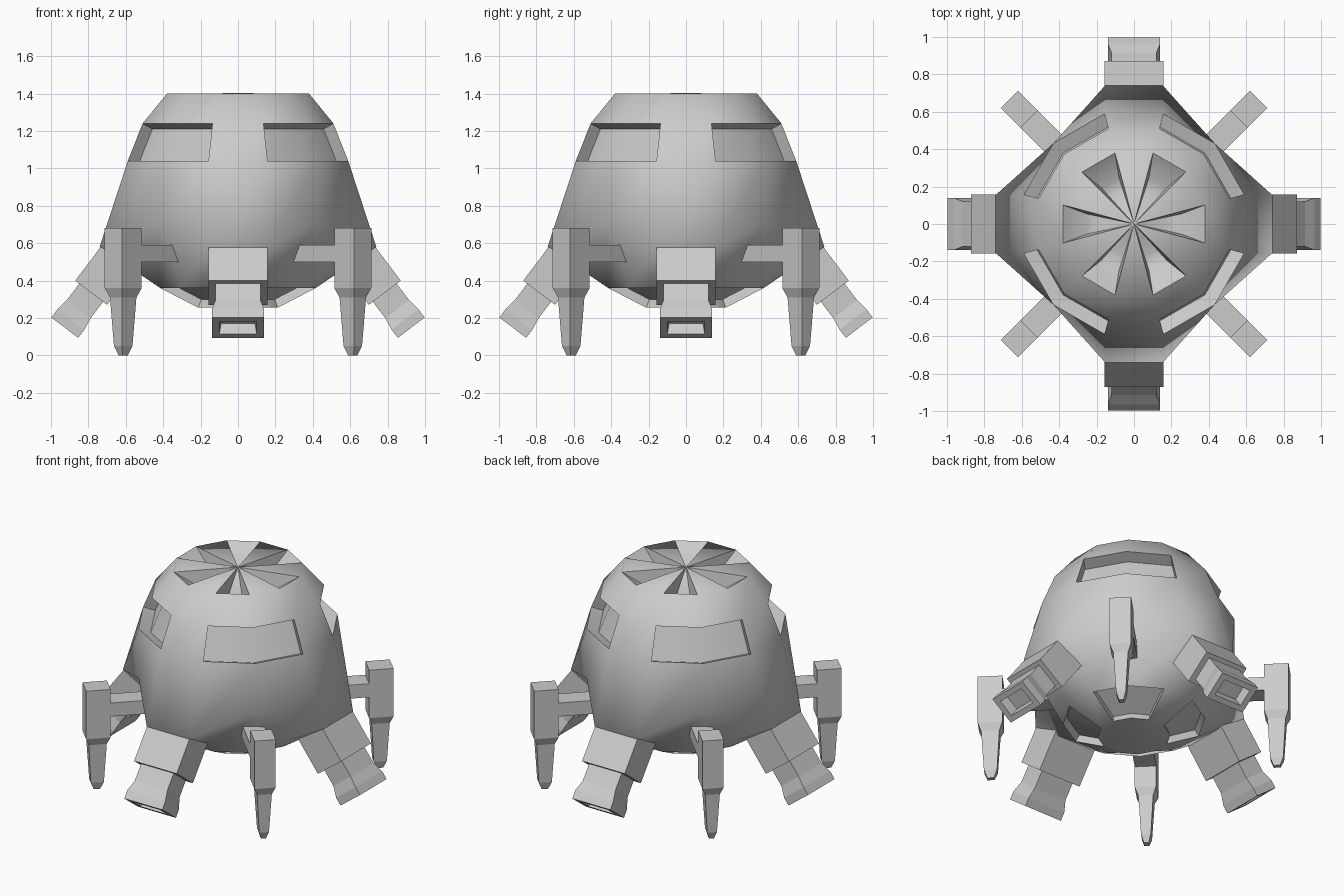
import bpy, bmesh, math
from mathutils import Vector, Matrix

cube = bpy.data.objects.get("Cube")
if cube:
    bpy.data.objects.remove(cube, do_unlink=True)

# One painted metal colour
grey = bpy.data.materials.new("light_grey_metal")
grey.use_nodes = True
colour = (0.6, 0.6, 0.6, 1)
grey.diffuse_color = colour
grey.node_tree.nodes["Principled BSDF"].inputs["Base Color"].default_value = colour


def finish(bm, name, smooth=False):
    bmesh.ops.recalc_face_normals(bm, faces=bm.faces)
    mesh = bpy.data.meshes.new(name)
    bm.to_mesh(mesh)
    bm.free()
    mesh.materials.append(grey)
    ob = bpy.data.objects.new(name, mesh)
    bpy.context.collection.objects.link(ob)
    if smooth:
        bpy.ops.object.select_all(action='DESELECT')
        bpy.context.view_layer.objects.active = ob
        ob.select_set(True)
        bpy.ops.object.shade_smooth_by_angle(angle=math.radians(55))
    return ob


def bridge(bm, lower, upper):
    n = len(lower)
    return [bm.faces.new((lower[i], lower[(i + 1) % n], upper[(i + 1) % n], upper[i]))
            for i in range(n)]


def loft(name, sections, origin, along, across, turn):
    """Rectangular sections (distance, half height, half width) along an axis."""
    bm = bmesh.new()
    side = along.cross(across)
    rot = Matrix.Rotation(turn, 3, 'Z')
    rings = []
    for s, h, w in sections:
        centre = origin + along * s
        rings.append([bm.verts.new(rot @ (centre + across * h * a + side * w * b))
                      for a, b in ((-1, -1), (1, -1), (1, 1), (-1, 1))])
    for a, b in zip(rings, rings[1:]):
        bridge(bm, a, b)
    bm.faces.new(rings[0])
    bm.faces.new(rings[-1])
    return finish(bm, name)


def recess(bm, faces, depth):
    """Push a group of faces straight into the hull along their mean normal."""
    inward = -sum((f.normal for f in faces), Vector()).normalized()
    out = bmesh.ops.extrude_face_region(bm, geom=faces)
    for v in out["geom"]:
        if isinstance(v, bmesh.types.BMVert):
            v.co += inward * depth
    for f in faces:
        if f.is_valid:
            bm.faces.remove(f)


# Hull: twelve sided shell with a rim that dips and flares at the four thrusters
SIDES = 12
angles = [math.radians(15 + 30 * i) for i in range(SIDES)]
bm = bmesh.new()


def polar(r, a, z):
    return bm.verts.new((r * math.cos(a), r * math.sin(a), z))


def ring(r, z):
    return [polar(r, a, z) for a in angles]


keel = ring(0.22, 0.255)
belly = ring(0.43, 0.36)
flare = []
for i, a in enumerate(angles):
    if i % 3 == 1:
        flare.append(polar(0.61, a, 0.71))
    else:
        bend = math.radians(-3.2 if i % 3 == 0 else 3.2)
        flare.append(polar(0.756, a + bend, 0.58))
sill = ring(0.61, 1.04)
lintel = ring(0.528, 1.24)
rim = ring(0.393, 1.40)
peak = bm.verts.new((0, 0, 1.402))
bm.faces.new(keel)
hatch_band = bridge(bm, keel, belly)
bridge(bm, belly, flare)
bridge(bm, flare, sill)
window_band = bridge(bm, sill, lintel)
bridge(bm, lintel, rim)

# Roof: flat sectors alternate with tapered pits
for i in range(SIDES):
    a, b = rim[i], rim[(i + 1) % SIDES]
    if i % 2 == 0:
        bm.faces.new((a, b, peak))
        continue
    middle = angles[i] + math.radians(15)
    spread = math.radians(12)
    outer_a, outer_b = polar(0.26, middle - spread, 1.31), polar(0.26, middle + spread, 1.31)
    inner_a, inner_b = polar(0.18, middle - spread, 1.31), polar(0.18, middle + spread, 1.31)
    for loop in ((a, b, outer_b, outer_a), (outer_a, outer_b, inner_b, inner_a),
                 (inner_a, inner_b, peak), (a, outer_a, inner_a, peak),
                 (b, peak, inner_b, outer_b)):
        bm.faces.new(loop)
bmesh.ops.recalc_face_normals(bm, faces=bm.faces)

# Diagonal windows above and hatches below, each two faces wide
for k in range(0, SIDES, 3):
    recess(bm, window_band[k:k + 2], 0.08)
    recess(bm, hatch_band[k:k + 2], 0.05)
finish(bm, "hull", smooth=True)

# Thrusters on the axes, legs on the diagonals
aim = Vector((0.603, 0, -0.797)).normalized()
up = Vector((0.797, 0, 0.603)).normalized()
mount = Vector((0.785, 0, 0.335))
down, out = Vector((0, 0, -1)), Vector((1, 0, 0))

housing = [(-0.30, 0.107, 0.157), (0, 0.107, 0.157)]
nozzle = [(-0.02, 0.08, 0.12), (0.11, 0.08, 0.12), (0.18, 0.09, 0.14),
          (0.234, 0.09, 0.14), (0.234, 0.055, 0.10), (0.17, 0.05, 0.09)]
leg = [(-0.68, 0.075, 0.065), (-0.36, 0.075, 0.065), (-0.31, 0.055, 0.045),
       (-0.05, 0.04, 0.03), (0, 0.02, 0.015)]
strut = [(0.40, 0.045, 0.065), (0.80, 0.045, 0.065)]

for k in range(4):
    turn = k * math.pi / 2
    loft(f"thruster_housing_{k + 1}", housing, mount, aim, up, turn)
    loft(f"thruster_nozzle_{k + 1}", nozzle, mount, aim, up, turn)
    diagonal = turn + math.pi / 4
    loft(f"landing_leg_{k + 1}", leg, Vector((0.868, 0, 0)), down, out, diagonal)
    loft(f"leg_strut_{k + 1}", strut, Vector((0, 0, 0.545)), out, -down, diagonal)
